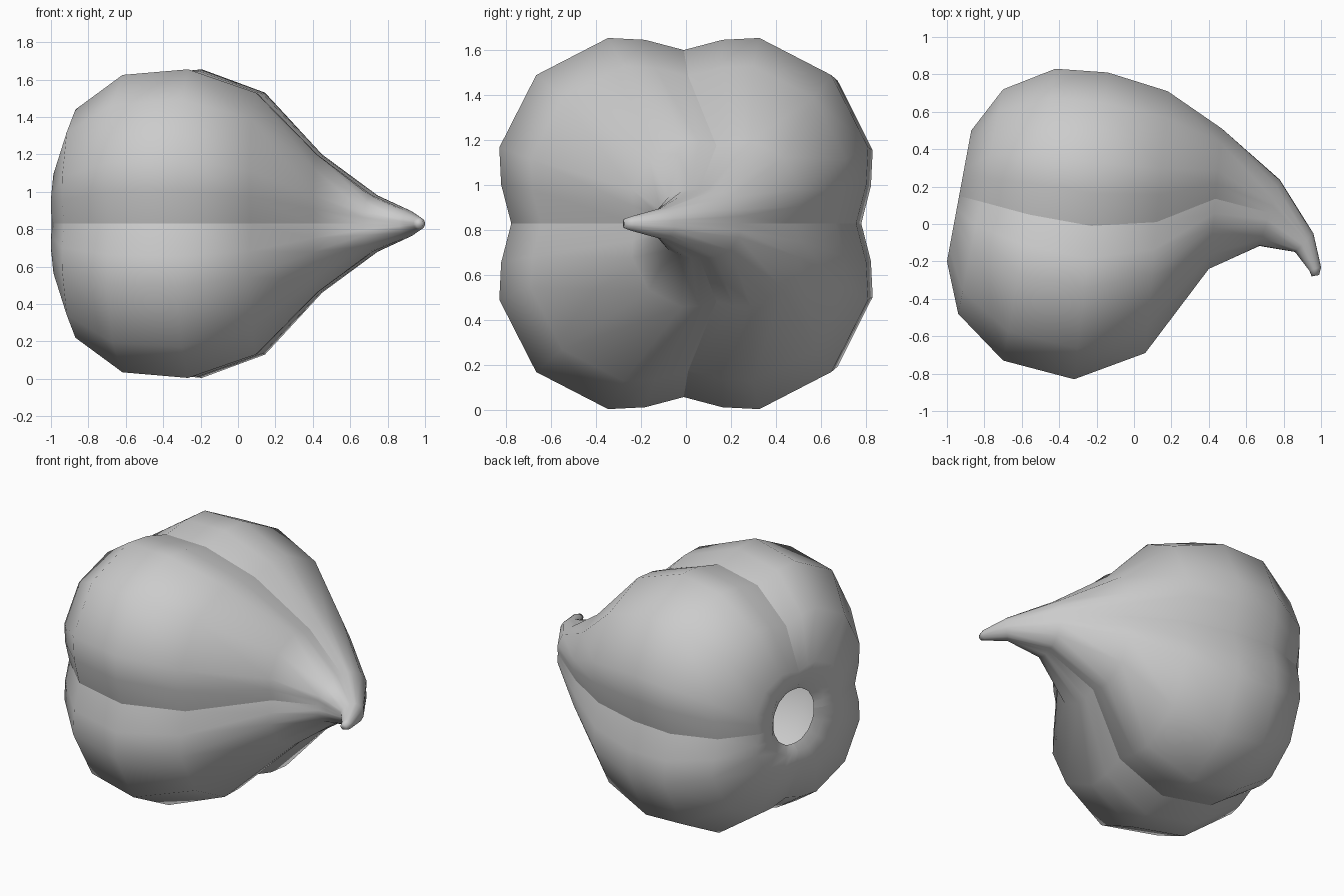
import bpy, bmesh, math
from mathutils import Vector

if "Cube" in bpy.data.objects:
    bpy.data.objects.remove(bpy.data.objects["Cube"])

ZC = 0.83
# Rings along the bent body: -y side (x, y), +y side (x, y), half height, lobe strength
RINGS = [
    ((-0.925, -0.02), (-0.865, 0.32), 0.18, 0.15),
    ((-0.96, -0.07), (-0.89, 0.37), 0.23, 0.8),
    ((-1.00, -0.20), (-0.87, 0.50), 0.33, 1.0),
    ((-0.94, -0.48), (-0.70, 0.72), 0.61, 1.0),
    ((-0.70, -0.73), (-0.42, 0.83), 0.795, 1.0),
    ((-0.32, -0.83), (-0.14, 0.81), 0.825, 1.0),
    ((0.06, -0.69), (0.18, 0.71), 0.70, 1.0),
    ((0.40, -0.24), (0.47, 0.51), 0.37, 1.0),
    ((0.67, -0.12), (0.78, 0.24), 0.155, 0.6),
    ((0.86, -0.15), (0.96, -0.05), 0.07, 0.2),
    ((0.938, -0.25), (1.00, -0.23), 0.033, 0.0),
    ((0.95, -0.28), (0.99, -0.273), 0.02, 0.0),
]
# One quarter of the four-lobed section, starting at a crease
QUARTER = [(0.935, 0), (0.99, 0.21), (1.0, 0.41), (0.8, 0.8), (0.41, 1.0), (0.21, 0.99)]


def section(lobe):
    pts = []
    for q in range(4):
        c, s = [(1, 0), (0, 1), (-1, 0), (0, -1)][q]
        for u, v in QUARTER:
            p = Vector((c * u - s * v, s * u + c * v))
            pts.append(p.normalized().lerp(p, lobe))
    return pts


# Lobed body drawn out into a bent tip, open at the stem end
bm = bmesh.new()
loops = []
for lo, hi, h, lobe in RINGS:
    lo, hi = Vector((*lo, ZC)), Vector((*hi, ZC))
    mid, side, up = (lo + hi) / 2, (hi - lo) / 2, Vector((0, 0, h))
    loops.append([bm.verts.new(mid + side * p.x + up * p.y) for p in section(lobe)])
n = len(loops[0])
for a, b in zip(loops, loops[1:]):
    for i in range(n):
        j = (i + 1) % n
        bm.faces.new((a[i], a[j], b[j], b[i]))
bm.faces.new(loops[-1])
bmesh.ops.recalc_face_normals(bm, faces=bm.faces)
for f in bm.faces:
    f.smooth = True

# Sharp grooves between the lobes
for a, b in zip(loops[:8], loops[1:9]):
    for i in range(0, n, 6):
        bm.edges.get((a[i], b[i])).smooth = False

mesh = bpy.data.meshes.new("lobed_body")
bm.to_mesh(mesh)
bm.free()
obj = bpy.data.objects.new("lobed_body", mesh)
bpy.context.collection.objects.link(obj)
